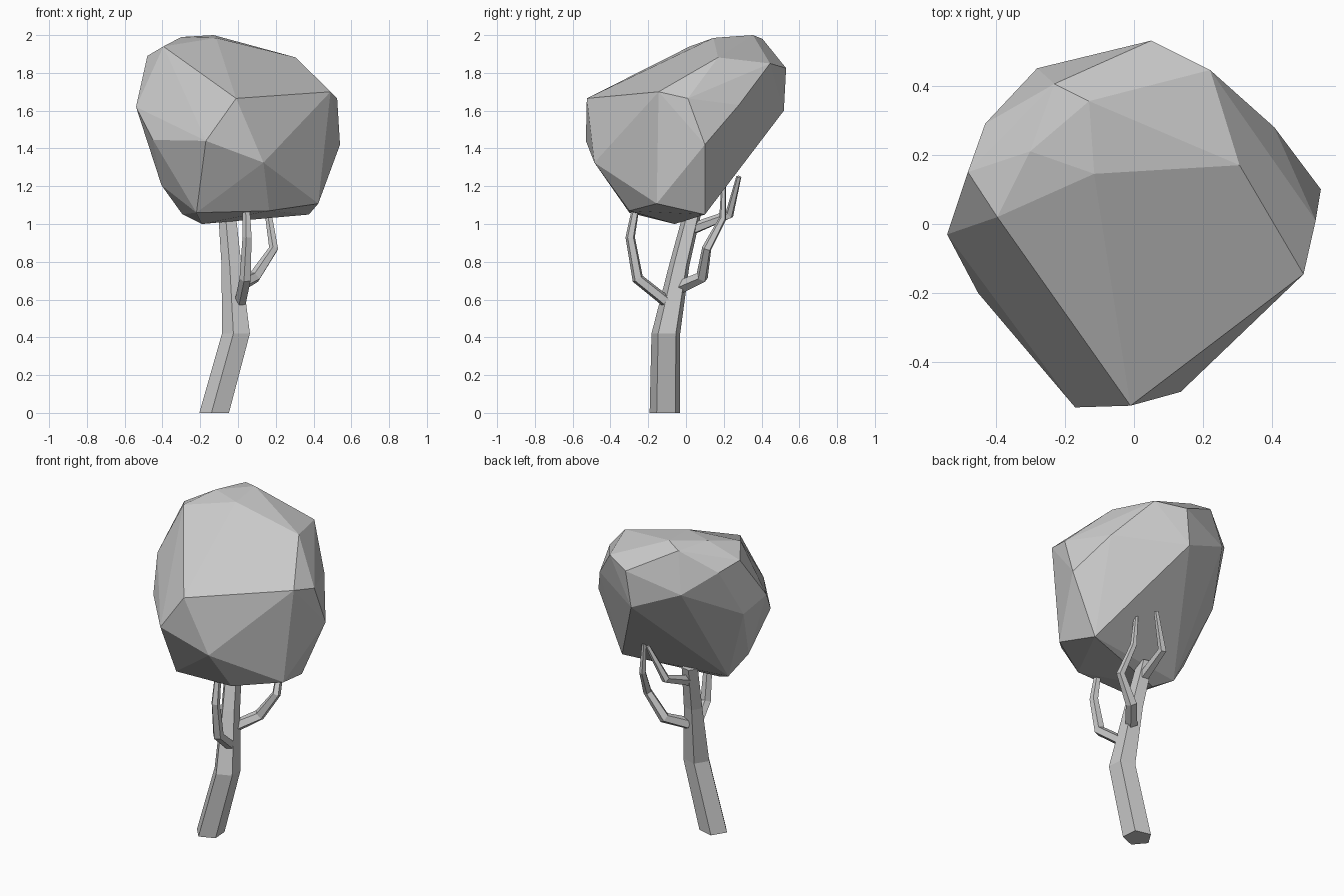
import bpy, bmesh, math
from mathutils import Vector

if "Cube" in bpy.data.objects:
    bpy.data.objects.remove(bpy.data.objects["Cube"])


def finish(bm, name):
    bmesh.ops.recalc_face_normals(bm, faces=bm.faces)
    me = bpy.data.meshes.new(name)
    bm.to_mesh(me)
    bm.free()
    ob = bpy.data.objects.new(name, me)
    bpy.context.collection.objects.link(ob)
    return ob


def limb(name, path, phase=256, level=False, sides=5):
    """Faceted tapering tube through (x, y, z, radius) points."""
    bm = bmesh.new()
    pts = [Vector(p[:3]) for p in path]
    rings = []
    for i, p in enumerate(pts):
        t = (pts[min(i + 1, len(pts) - 1)] - pts[max(i - 1, 0)]).normalized()
        if level:
            t = Vector((0, 0, 1))
        rot = Vector((0, 0, 1)).rotation_difference(t)
        ring = []
        for k in range(sides):
            a = math.radians(phase + 360 * k / sides)
            ring.append(bm.verts.new(p + rot @ Vector((math.cos(a), math.sin(a), 0)) * path[i][3]))
        rings.append(ring)
    for a, b in zip(rings, rings[1:]):
        for k in range(sides):
            j = (k + 1) % sides
            bm.faces.new((a[k], a[j], b[j], b[k]))
    bm.faces.new(rings[0][::-1])
    bm.faces.new(rings[-1])
    return finish(bm, name)


# Trunk, level rings so the base is flat on the ground
limb("trunk", [(-.12, -.11, 0, .085), (-.005, -.105, .42, .08),
               (-.03, -.035, .78, .057), (-.055, .035, 1.06, .05)], level=True)

# Branches
limb("front_branch", [(.01, -.08, .57, .032), (.04, -.255, .71, .032),
                      (.05, -.295, .93, .026), (.045, -.265, 1.09, .02)])
limb("side_branch", [(.0, -.02, .67, .036), (.09, .085, .72, .034),
                     (.19, .11, .87, .026), (.165, .195, 1.03, .02), (.15, .2, 1.24, .012)])
limb("back_branch", [(-.05, .0, .96, .034), (-.02, .23, 1.05, .026),
                     (.07, .28, 1.25, .014)])

# Faceted crown: convex hull of its corners
corners = [
    # top
    (-.13, .355, 2.0), (-.23, .405, 1.98), (-.30, .21, 1.99), (-.23, .095, 1.968),
    (-.115, .145, 1.985), (.305, .17, 1.882), (-.395, .02, 1.94), (-.48, .15, 1.89),
    (-.43, .29, 1.85), (.22, .445, 1.85), (.05, .53, 1.825),
    # middle
    (-.01, -.525, 1.665), (.49, -.145, 1.70), (.525, .01, 1.665), (.54, .10, 1.42),
    (.405, .28, 1.63), (.02, .518, 1.6), (-.28, .45, 1.73), (-.54, -.03, 1.62),
    (-.45, -.2, 1.445), (-.17, -.53, 1.44), (.135, -.485, 1.325), (-.485, .12, 1.54),
    # bottom
    (.425, -.155, 1.108), (.375, .10, 1.05), (.165, -.3, 1.07), (-.22, -.3, 1.06),
    (-.19, -.06, 1.0), (-.405, -.045, 1.205), (-.295, .0, 1.052),
]
bm = bmesh.new()
for c in corners:
    bm.verts.new(c)
hull = bmesh.ops.convex_hull(bm, input=bm.verts)
bmesh.ops.delete(bm, geom=[v for v in bm.verts if not v.link_faces], context='VERTS')
bmesh.ops.dissolve_limit(bm, angle_limit=math.radians(4), verts=bm.verts, edges=bm.edges)
finish(bm, "crown")
